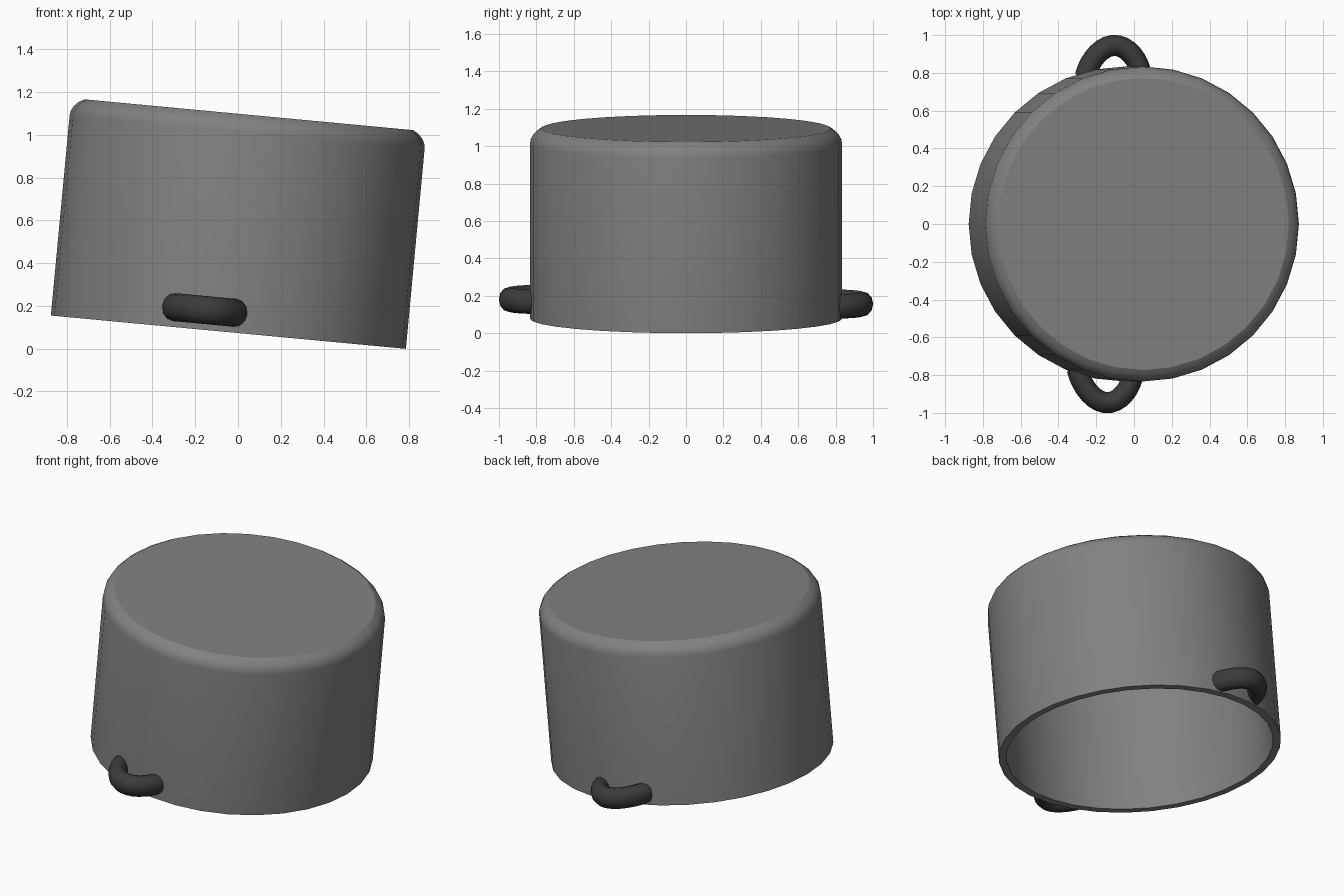
import bpy, bmesh
from math import pi, sin, cos, radians, sqrt
from mathutils import Matrix

if "Cube" in bpy.data.objects:
    bpy.data.objects.remove(bpy.data.objects["Cube"])

SIDES = 32
# Overturned pot leans to the right
TILT = Matrix.Translation((-0.045, 0, 0.0775)) @ Matrix.Rotation(radians(5.35), 4, 'Y')


def material(name, v):
    m = bpy.data.materials.new(name)
    m.diffuse_color = (v, v, v, 1)
    m.use_nodes = True
    m.node_tree.nodes["Principled BSDF"].inputs["Base Color"].default_value = m.diffuse_color
    return m


def smooth(ob, angle):
    bpy.ops.object.select_all(action='DESELECT')
    bpy.context.view_layer.objects.active = ob
    ob.select_set(True)
    bpy.ops.object.shade_smooth_by_angle(angle=radians(angle))


def lathe(name, profile):
    bm = bmesh.new()
    vs = [bm.verts.new((r, 0, z)) for r, z in profile]
    es = [bm.edges.new(p) for p in zip(vs, vs[1:])]
    bmesh.ops.spin(bm, geom=vs + es, cent=(0, 0, 0), axis=(0, 0, 1),
                   angle=2 * pi, steps=SIDES, use_duplicate=False)
    bmesh.ops.remove_doubles(bm, verts=bm.verts, dist=1e-4)
    # Close the outer and inner base discs
    bmesh.ops.holes_fill(bm, edges=[e for e in bm.edges if e.is_boundary], sides=0)
    bmesh.ops.recalc_face_normals(bm, faces=bm.faces)
    me = bpy.data.meshes.new(name)
    bm.to_mesh(me)
    bm.free()
    ob = bpy.data.objects.new(name, me)
    bpy.context.collection.objects.link(ob)
    return ob


def shoulder(r, z, a, b, n=4, end=radians(58)):
    """Rounded shoulder from the wall up to the crisp edge of the base disc."""
    return [(r - a * (1 - cos(t)) / (1 - cos(end)), z - b + b * sin(t) / sin(end))
            for t in (i * end / n for i in range(n + 1))]


# Pot body: inner wall, open rim at the bottom, outer wall, rounded base
outer = shoulder(0.834, 1.0215, 0.061, 0.081)
pot = lathe("pot_body", [(0.788, 0.93), (0.788, 0), (0.834, 0)] + outer)
pot.data.materials.append(material("grey_metal", 0.22))
pot.matrix_world = TILT
smooth(pot, 30)
# Keep the base discs flat with a crisp edge
edge_attr = pot.data.attributes.get("sharp_edge") or \
    pot.data.attributes.new("sharp_edge", 'BOOLEAN', 'EDGE')
for p in pot.data.polygons:
    if len(p.vertices) > 4:
        p.use_smooth = False
        for li in p.loop_indices:
            edge_attr.data[pot.data.loops[li].edge_index].value = True

dark = material("dark_handle", 0.044)


# Loop handle: bent tube, slightly taller than thick, ends buried in the wall
def handle(name, x, z, side):
    cu = bpy.data.curves.new(name, 'CURVE')
    cu.dimensions = '3D'
    cu.bevel_depth = 0.056
    cu.bevel_resolution = 4
    cu.use_fill_caps = True
    n = 16
    sp = cu.splines.new('POLY')
    sp.points.add(n)
    for i, p in enumerate(sp.points):
        t = pi * i / n
        px = 0.145 * cos(t)
        wall = sqrt(0.812 ** 2 - (px + x) ** 2)
        p.co = (px, wall + (0.945 - sqrt(0.812 ** 2 - x * x)) * max(sin(t), 0) ** 1.4, 0, 1)
    tmp = bpy.data.objects.new(name + "_path", cu)
    bpy.context.collection.objects.link(tmp)
    me = bpy.data.meshes.new_from_object(tmp.evaluated_get(bpy.context.evaluated_depsgraph_get()))
    bpy.data.objects.remove(tmp)
    me.transform(Matrix.Diagonal((1, side, 1.17, 1)))
    if side < 0:
        me.flip_normals()
    me.materials.clear()
    me.materials.append(dark)
    ob = bpy.data.objects.new(name, me)
    bpy.context.collection.objects.link(ob)
    ob.matrix_world = TILT @ Matrix.Translation((x, 0, z))
    smooth(ob, 50)


handle("front_handle", -0.119, 0.093, -1)
handle("back_handle", -0.074, 0.072, 1)
